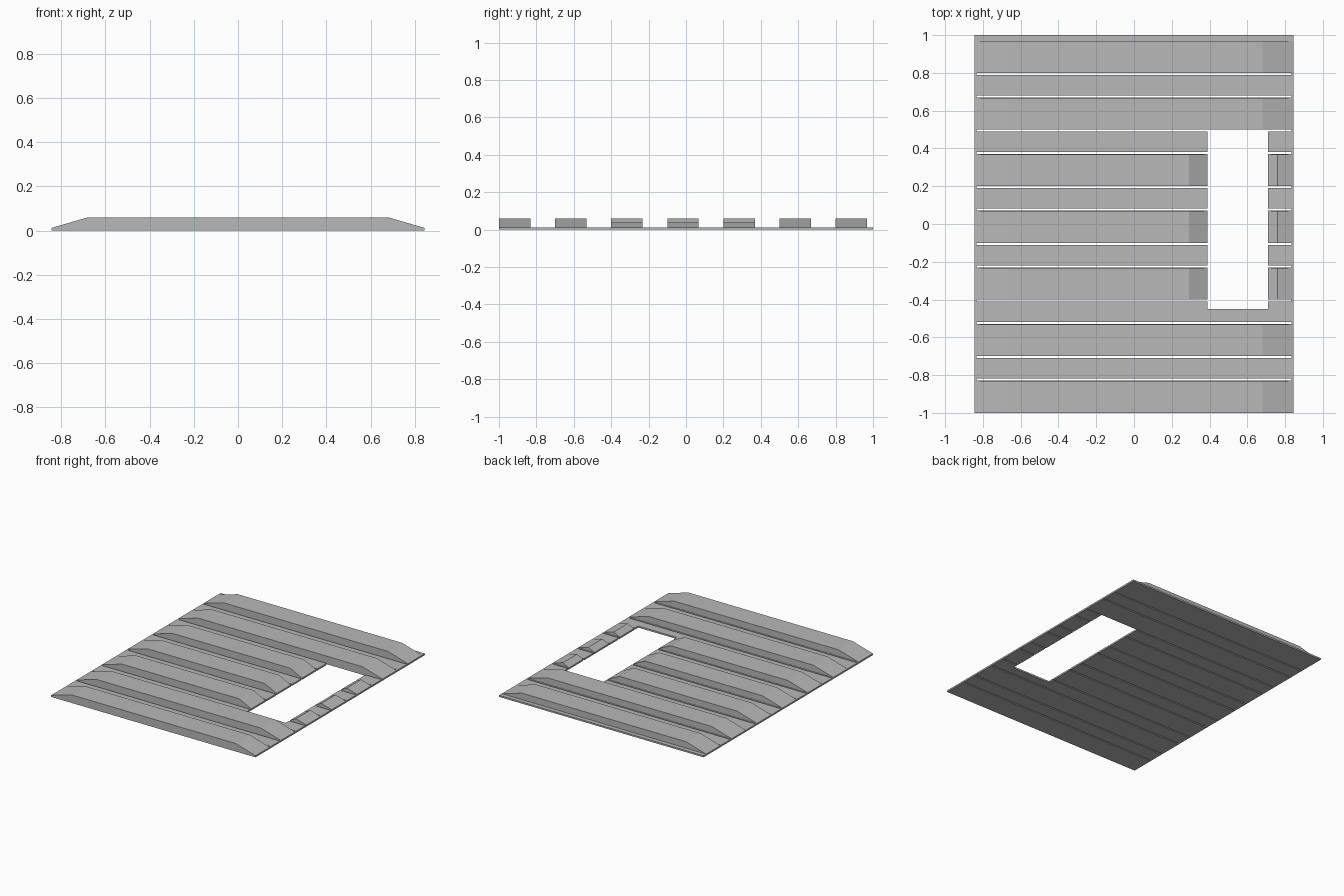
import bpy, bmesh

cube = bpy.data.objects.get("Cube")
if cube:
    bpy.data.objects.remove(cube)

# Main dimensions
HALF_X, HALF_Y = 0.845, 1.0
PLATE, TOP = 0.012, 0.06
RIDGE_W, PITCH, COUNT = 0.168, 0.3, 7
SLOT_X, SLOT_W = 0.835, 0.01
HOLE_X, HOLE_Y = (0.39, 0.71), (-0.45, 0.49)
starts = [round(-HALF_Y + PITCH * i, 3) for i in range(COUNT)]

grey = bpy.data.materials.new("light grey")
grey.use_nodes = True
colour = (0.48, 0.48, 0.48, 1)
grey.diffuse_color = colour
grey.node_tree.nodes["Principled BSDF"].inputs["Base Color"].default_value = colour


def finish(bm, name):
    bmesh.ops.recalc_face_normals(bm, faces=bm.faces)
    mesh = bpy.data.meshes.new(name)
    bm.to_mesh(mesh)
    bm.free()
    mesh.materials.append(grey)
    obj = bpy.data.objects.new(name, mesh)
    bpy.context.collection.objects.link(obj)


def extrude(bm, faces, vector):
    ext = bmesh.ops.extrude_face_region(bm, geom=faces, use_keep_orig=True)
    moved = [g for g in ext["geom"] if isinstance(g, bmesh.types.BMVert)]
    bmesh.ops.translate(bm, verts=moved, vec=vector)


def ridge(name, profile, y):
    """Bar with an (x, z) side profile, running across the panel."""
    bm = bmesh.new()
    face = bm.faces.new([bm.verts.new((x, y, z)) for x, z in profile])
    extrude(bm, [face], (0, RIDGE_W, 0))
    finish(bm, name)


# Base plate with drain slots beside the ridges and a rectangular opening
slots = [(y - SLOT_W, y) for y in starts[1:]]
slots += [(y + RIDGE_W + 0.003, y + RIDGE_W + 0.003 + SLOT_W) for y in starts[:-1]]
xs = sorted({-HALF_X, -SLOT_X, *HOLE_X, SLOT_X, HALF_X})
ys = sorted({round(y, 4) for y in (-HALF_Y, HALF_Y, *HOLE_Y, *sum(slots, ()))})


def is_open(x, y):
    in_hole = HOLE_X[0] < x < HOLE_X[1] and HOLE_Y[0] < y < HOLE_Y[1]
    in_slot = abs(x) < SLOT_X and any(a < y < b for a, b in slots)
    return in_hole or in_slot


bm = bmesh.new()
grid = [[bm.verts.new((x, y, 0)) for y in ys] for x in xs]
for i in range(len(xs) - 1):
    for j in range(len(ys) - 1):
        if not is_open((xs[i] + xs[i + 1]) / 2, (ys[j] + ys[j + 1]) / 2):
            bm.faces.new((grid[i][j], grid[i + 1][j], grid[i + 1][j + 1], grid[i][j + 1]))
bmesh.ops.delete(bm, geom=[v for v in bm.verts if not v.link_faces], context='VERTS')
extrude(bm, bm.faces[:], (0, 0, PLATE))
finish(bm, "base_plate")

# Raised ridges, interrupted with tapered ends around the opening
LOW = PLATE - 0.002
left_end = [(-HALF_X, LOW), (-HALF_X, PLATE), (-0.68, TOP)]
right_end = [(HALF_X, PLATE), (HALF_X, LOW)]
for n, y in enumerate(starts, 1):
    if HOLE_Y[0] < y < HOLE_Y[1]:
        ridge(f"ridge_{n}_long", left_end + [(0.29, TOP), (HOLE_X[0], PLATE), (HOLE_X[0], LOW)], y)
        ridge(f"ridge_{n}_short", [(HOLE_X[1], LOW), (HOLE_X[1], PLATE), (0.76, 0.037)] + right_end, y)
    else:
        ridge(f"ridge_{n}", left_end + [(0.68, TOP)] + right_end, y)
